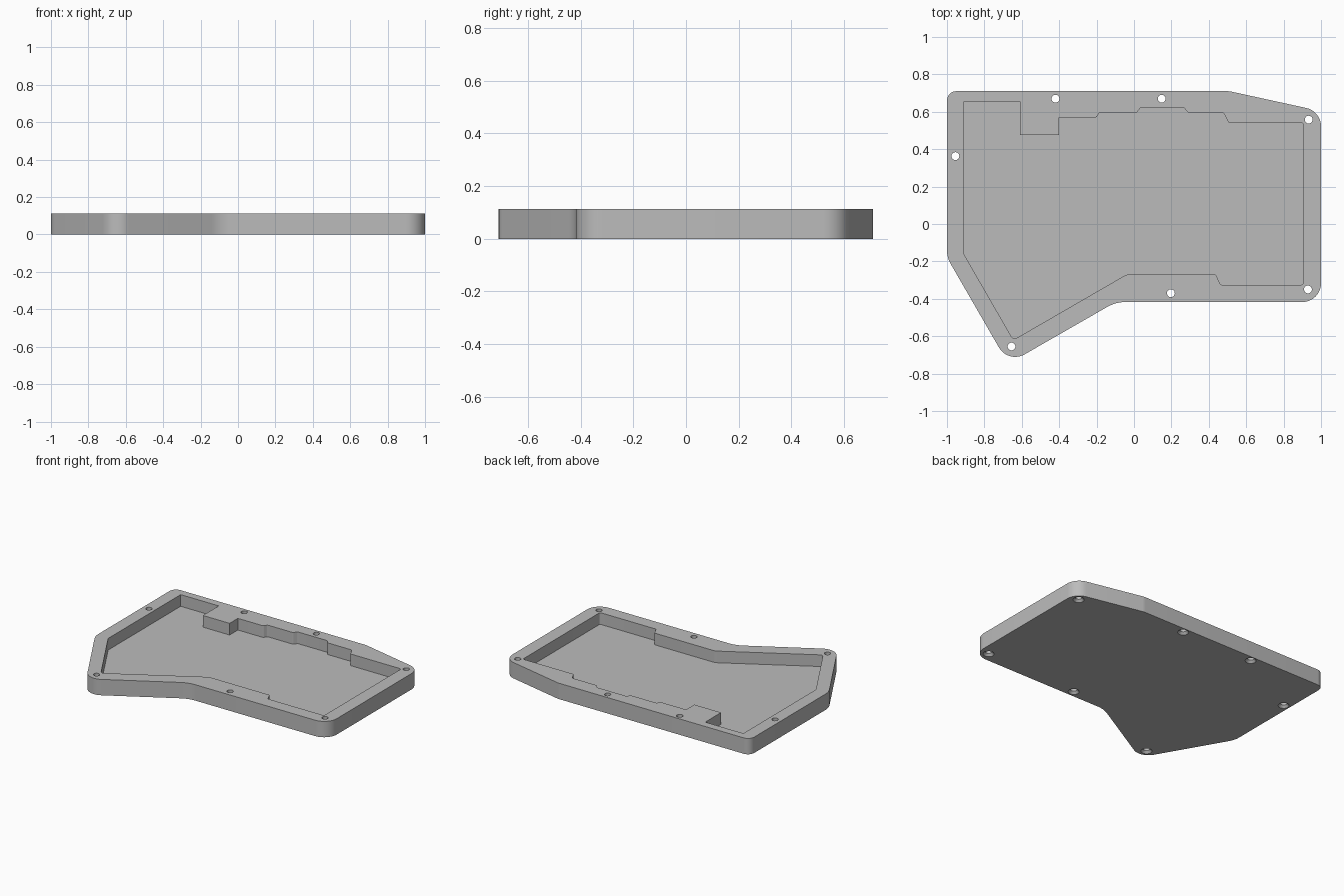
import bpy, bmesh, math
from mathutils import Vector, Matrix

cube = bpy.data.objects.get("Cube")
if cube:
    bpy.data.objects.remove(cube, do_unlink=True)

HEIGHT, FLOOR = 0.113, 0.03

grey = bpy.data.materials.new("plain grey")
grey.use_nodes = True
grey.diffuse_color = (0.5, 0.5, 0.5, 1)
grey.node_tree.nodes["Principled BSDF"].inputs["Base Color"].default_value = (0.5, 0.5, 0.5, 1)


def rounded(corners, steps=10):
    """Turn (x, y, radius) corners into an outline with true arc fillets."""
    pts = []
    for i, (x, y, r) in enumerate(corners):
        p = Vector((x, y))
        if r == 0:
            pts.append(p)
            continue
        a = (Vector(corners[i - 1][:2]) - p).normalized()
        b = (Vector(corners[(i + 1) % len(corners)][:2]) - p).normalized()
        half = a.angle(b) / 2
        centre = p + (a + b).normalized() * (r / math.sin(half))
        start = p + a * (r / math.tan(half)) - centre
        end = p + b * (r / math.tan(half)) - centre
        sweep = math.atan2(start.x * end.y - start.y * end.x, start.dot(end))
        for k in range(steps + 1):
            pts.append(centre + Matrix.Rotation(sweep * k / steps, 2) @ start)
    return pts


def finish(name, bm):
    bmesh.ops.recalc_face_normals(bm, faces=bm.faces)
    mesh = bpy.data.meshes.new(name)
    bm.to_mesh(mesh)
    bm.free()
    mesh.materials.append(grey)
    obj = bpy.data.objects.new(name, mesh)
    bpy.context.collection.objects.link(obj)
    return obj


def prism(name, outline, z0, z1):
    bm = bmesh.new()
    face = bm.faces.new([bm.verts.new((p.x, p.y, z0)) for p in outline])
    top = bmesh.ops.extrude_face_region(bm, geom=[face])["geom"]
    bmesh.ops.translate(bm, vec=(0, 0, z1 - z0),
                        verts=[v for v in top if isinstance(v, bmesh.types.BMVert)])
    return finish(name, bm)


# Outer body of the tray
tray = prism("case_tray", rounded([
    (-1, 0.71, 0.05), (0.51, 0.71, 0.1), (1, 0.603, 0.1), (1, -0.417, 0.1),
    (-0.097, -0.417, 0.2), (-0.672, -0.747, 0.1), (-1, -0.179, 0.15)]), 0, HEIGHT)

# Pocket with a stepped rear edge and a corner block
r = 0.012
pocket = prism("pocket_cutter", rounded([
    (-0.91, 0.655, 0), (-0.61, 0.655, 0), (-0.61, 0.477, 0), (-0.4, 0.477, 0),
    (-0.4, 0.57, 0), (-0.2, 0.57, r), (-0.185, 0.596, r), (0.015, 0.596, r),
    (0.035, 0.622, r), (0.268, 0.622, r), (0.288, 0.596, r), (0.478, 0.596, r),
    (0.505, 0.542, r), (0.905, 0.542, r), (0.905, -0.325, r), (0.463, -0.325, r),
    (0.437, -0.27, r), (-0.04, -0.27, 0.06), (-0.645, -0.62, 0.02),
    (-0.91, -0.16, 0.02)], 5), FLOOR, HEIGHT + 0.1)

# Screw holes, countersunk from below
bm = bmesh.new()
hole_profile = [(0.036, -0.02), (0.036, 0), (0.021, 0.016), (0.021, HEIGHT + 0.05)]
for x, y in [(-0.42, 0.67), (0.148, 0.67), (0.934, 0.558), (-0.955, 0.363),
             (0.93, -0.35), (0.197, -0.37), (-0.655, -0.655)]:
    n = 24
    rings = [[bm.verts.new((x + rad * math.cos(math.tau * k / n),
                            y + rad * math.sin(math.tau * k / n), z)) for k in range(n)]
             for rad, z in hole_profile]
    for low, high in zip(rings, rings[1:]):
        for k in range(n):
            j = (k + 1) % n
            bm.faces.new((low[k], low[j], high[j], high[k]))
    bm.faces.new(rings[0][::-1])
    bm.faces.new(rings[-1])
holes = finish("screw_hole_cutter", bm)

# Cut the pocket and holes, then discard the cutters
bpy.ops.object.select_all(action="DESELECT")
bpy.context.view_layer.objects.active = tray
tray.select_set(True)
for cutter in (pocket, holes):
    cutter.hide_render = True
    mod = tray.modifiers.new(cutter.name, "BOOLEAN")
    mod.operation, mod.solver, mod.object = "DIFFERENCE", "EXACT", cutter
    bpy.ops.object.modifier_apply(modifier=mod.name)
    bpy.data.objects.remove(cutter, do_unlink=True)

bpy.ops.object.shade_smooth_by_angle(angle=math.radians(25))
